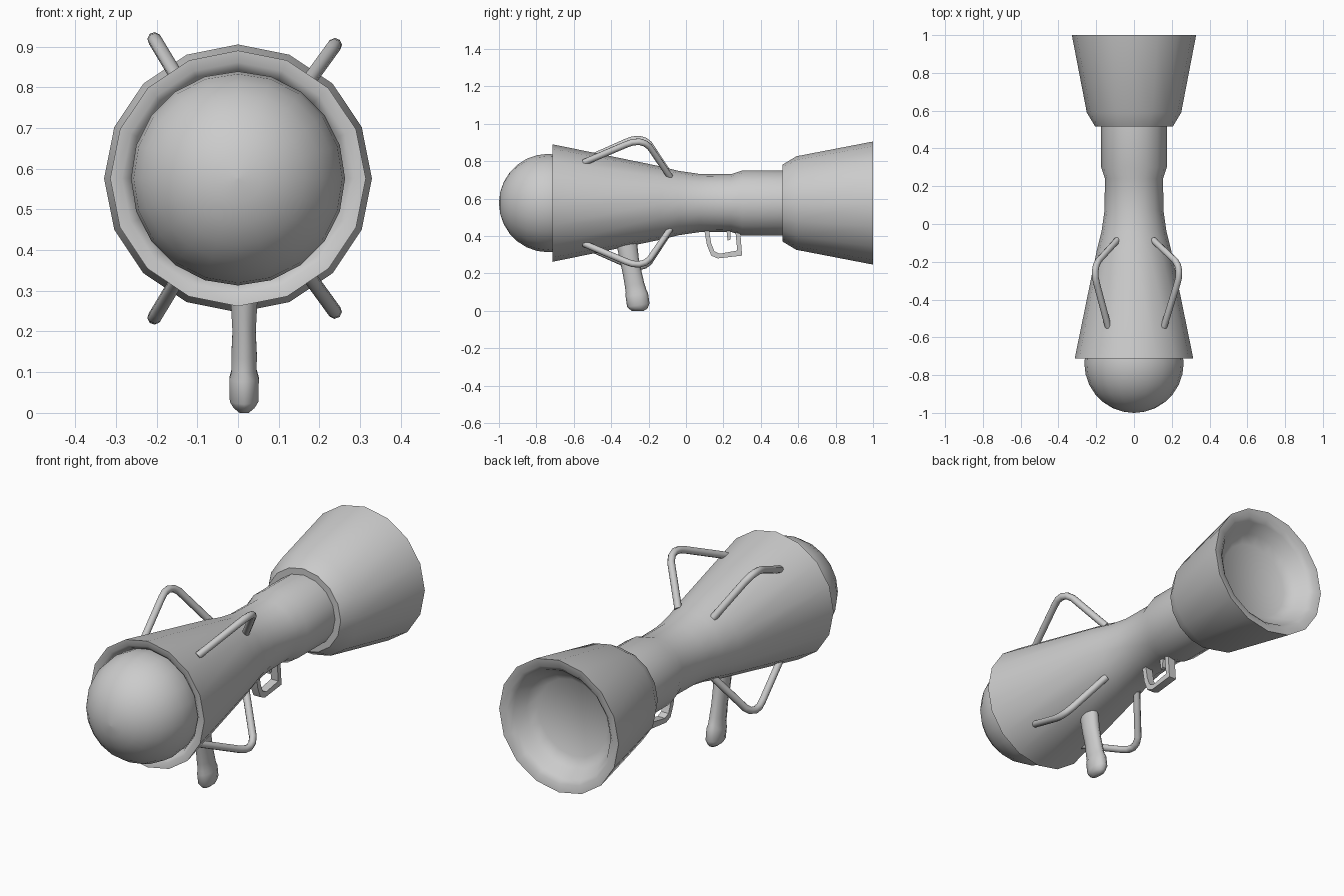
import bpy, bmesh, math
from mathutils import Vector

if "Cube" in bpy.data.objects:
    bpy.data.objects.remove(bpy.data.objects["Cube"])

CZ = 0.576  # height of the tube axis


def finish(name, bm, angle=40):
    bmesh.ops.recalc_face_normals(bm, faces=bm.faces)
    me = bpy.data.meshes.new(name)
    bm.to_mesh(me)
    bm.free()
    ob = bpy.data.objects.new(name, me)
    bpy.context.collection.objects.link(ob)
    bpy.ops.object.select_all(action='DESELECT')
    ob.select_set(True)
    bpy.context.view_layer.objects.active = ob
    bpy.ops.object.shade_smooth_by_angle(angle=math.radians(angle))
    return ob


def loft(name, rings, angle=40):
    bm = bmesh.new()
    loops = [[bm.verts.new(p) for p in ring] for ring in rings]
    n = len(loops[0])
    for a, b in zip(loops, loops[1:]):
        for i in range(n):
            j = (i + 1) % n
            bm.faces.new((a[i], a[j], b[j], b[i]))
    bm.faces.new(loops[0])
    bm.faces.new(loops[-1])
    return finish(name, bm, angle)


def lathe(name, profile, sides=16, angle=40):
    turn = [2 * math.pi * i / sides for i in range(sides)]
    return loft(name, [[(r * math.cos(t), y, CZ + r * math.sin(t)) for t in turn]
                       for y, r in profile], angle)


def rod(name, pts, radius):
    cu = bpy.data.curves.new(name, 'CURVE')
    cu.dimensions = '3D'
    cu.bevel_depth = radius
    cu.bevel_resolution = 2
    cu.use_fill_caps = True
    sp = cu.splines.new('POLY')
    sp.points.add(len(pts) - 1)
    for p, co in zip(sp.points, pts):
        p.co = (*co, 1)
    sp.use_smooth = True
    ob = bpy.data.objects.new(name, cu)
    bpy.context.collection.objects.link(ob)


def plate(name, outline, x0, x1):
    bm = bmesh.new()
    face = bm.faces.new([bm.verts.new((x0, y, z)) for y, z in outline])
    ext = bmesh.ops.extrude_face_region(bm, geom=[face])
    bmesh.ops.translate(bm, vec=(x1 - x0, 0, 0),
                        verts=[v for v in ext['geom'] if isinstance(v, bmesh.types.BMVert)])
    return finish(name, bm, 35)


# Front horn and barrel, with a rolled front rim
lathe("front_horn", [(-0.66, 0.2), (-0.675, 0.258), (-0.695, 0.266), (-0.71, 0.285),
                     (-0.713, 0.314), (-0.14, 0.197), (-0.04, 0.172), (0.07, 0.156),
                     (0.24, 0.154), (0.30, 0.174), (0.53, 0.174)])

# Rear bell with a dished back
lathe("rear_bell", [(0.535, 0.15), (0.515, 0.172), (0.515, 0.205), (0.59, 0.25), (1.0, 0.329),
                    (0.995, 0.29), (0.975, 0.268), (0.92, 0.235), (0.89, 0.19)])

# Round projectile nose
R = 0.263
lathe("nose_ball", [(-1 + R - R * math.cos(a), max(R * math.sin(a), 0.002))
                    for a in (math.pi * i / 14 for i in range(12))], 20)

# Four bent handles lying in radial planes
side_path = [(-0.545, 0.268), (-0.52, 0.282), (-0.32, 0.387), (-0.285, 0.402), (-0.25, 0.405),
             (-0.22, 0.395), (-0.195, 0.372), (-0.10, 0.2), (-0.085, 0.175)]
for side, ang, scale in (("right", 54, 1.0), ("left", 121, 0.985)):
    for level, flip in (("upper", 1), ("lower", -1)):
        t = math.radians(ang) * flip
        rod(f"{level}_{side}_handle",
            [(r * scale * math.cos(t), y, CZ + r * scale * math.sin(t)) for y, r in side_path],
            0.0175)

# Front grip: z, y centre, half depth, half width
grip = [(0.37, -0.318, 0.055, 0.034), (0.27, -0.302, 0.05, 0.034), (0.2, -0.287, 0.05, 0.030),
        (0.14, -0.275, 0.052, 0.033), (0.105, -0.267, 0.055, 0.032), (0.085, -0.263, 0.06, 0.038),
        (0.03, -0.255, 0.06, 0.037), (0.012, -0.256, 0.05, 0.027), (0.0, -0.258, 0.032, 0.012)]
loft("front_grip", [[(0.015 + hw * math.cos(t), y + hd * math.sin(t), z - 0.15 * hd * math.sin(t)
                      * (-1 if z > 0.02 else 0))
                     for t in (math.pi * (i + 0.5) / 5 for i in range(10))]
                    for z, y, hd, hw in grip], 60)

# Trigger guard loop and trigger
plate("trigger_guard", [(0.095, 0.45), (0.112, 0.35), (0.135, 0.295), (0.17, 0.28), (0.30, 0.295),
                        (0.288, 0.45), (0.262, 0.45), (0.274, 0.322), (0.18, 0.305),
                        (0.152, 0.318), (0.135, 0.36), (0.12, 0.45)], -0.01, 0.03)
plate("trigger", [(0.215, 0.45), (0.222, 0.375), (0.237, 0.38), (0.24, 0.45)], 0.0, 0.02)
